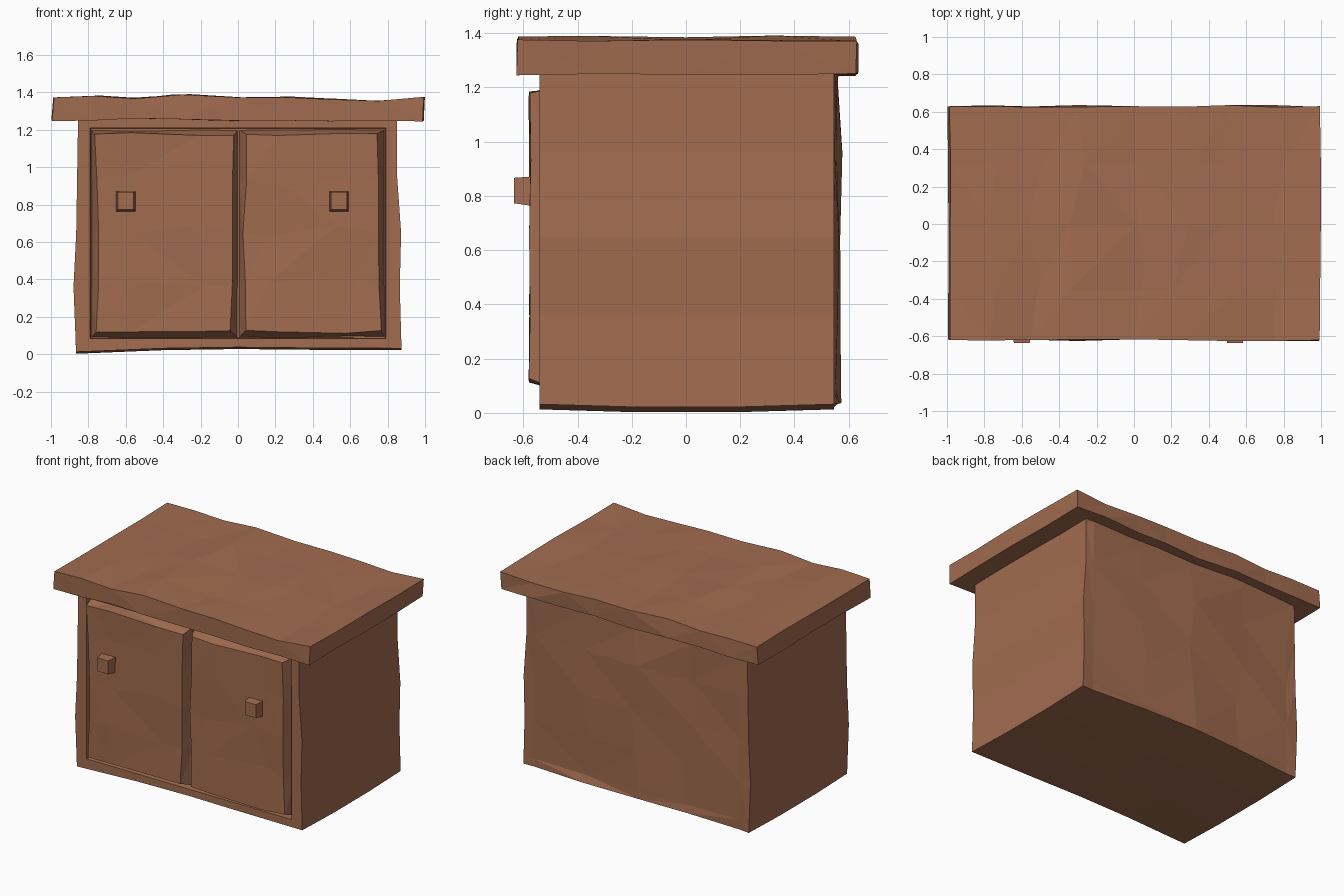
import bpy, bmesh, random
from mathutils import Vector

if "Cube" in bpy.data.objects:
    bpy.data.objects.remove(bpy.data.objects["Cube"])

random.seed(7)
wood = bpy.data.materials.new("warm_wood")
wood.diffuse_color = (0.36, 0.15, 0.08, 1)
wood.use_nodes = True
wood.node_tree.nodes["Principled BSDF"].inputs["Base Color"].default_value = wood.diffuse_color


def curve(points, t):
    """Linear interpolation through (t, value) pairs."""
    if t <= points[0][0]:
        return points[0][1]
    for (a, va), (b, vb) in zip(points, points[1:]):
        if t <= b:
            return va + (vb - va) * (t - a) / (b - a)
    return points[-1][1]


def noise(amount):
    return random.uniform(-amount, amount)


def grid_box(xs, ys, zs):
    """Box whose six sides are divided at the given coordinates."""
    bm = bmesh.new()
    axes, verts = (xs, ys, zs), {}

    def vert(key):
        if key not in verts:
            verts[key] = bm.verts.new([axes[k][key[k]] for k in range(3)])
        return verts[key]

    for n in range(3):
        u, w = (n + 1) % 3, (n + 2) % 3
        for end in (0, len(axes[n]) - 1):
            for i in range(len(axes[u]) - 1):
                for j in range(len(axes[w]) - 1):
                    face = []
                    for di, dj in ((0, 0), (1, 0), (1, 1), (0, 1)):
                        key = [0, 0, 0]
                        key[n], key[u], key[w] = end, i + di, j + dj
                        face.append(vert(tuple(key)))
                    bm.faces.new(face)
    bmesh.ops.recalc_face_normals(bm, faces=bm.faces)
    return bm


def finish(bm, name):
    bmesh.ops.triangulate(bm, faces=bm.faces)
    bmesh.ops.recalc_face_normals(bm, faces=bm.faces)
    mesh = bpy.data.meshes.new(name)
    bm.to_mesh(mesh)
    bm.free()
    mesh.materials.append(wood)
    obj = bpy.data.objects.new(name, mesh)
    bpy.context.collection.objects.link(obj)
    return obj


# Cabinet body: warped box with a recess sunk into the front
F, B = -0.54, 0.545
bm = grid_box([-0.86, -0.79, -0.4, 0, 0.4, 0.79, 0.86], [F, -0.2, 0.2, B],
              [0.02, 0.085, 0.36, 0.65, 0.96, 1.21, 1.27])
opening = [f for f in bm.faces if all(abs(v.co.y - F) < 1e-4 for v in f.verts)
           and abs(f.calc_center_median().x) < 0.79
           and 0.085 < f.calc_center_median().z < 1.21]
bmesh.ops.inset_region(bm, faces=opening, thickness=0.004, depth=-0.05)
left = [(0, 0.865), (0.35, 0.88), (0.65, 0.865), (1.27, 0.855)]
right = [(0, 0.875), (0.36, 0.865), (0.65, 0.872), (0.96, 0.85), (1.27, 0.85)]
back = [(0, 0.03), (0.36, 0.015), (0.65, 0.03), (0.8, 0.012), (0.96, 0.028), (1.27, 0.015)]
floor = [(-0.86, 0.003), (-0.4, 0.022), (0, 0.028), (0.4, 0.024), (0.86, 0.022)]
for v in bm.verts:
    x, y, z = v.co
    if abs(x) > 0.85:
        v.co.x = -curve(left, z) if x < 0 else curve(right, z)
    elif y > 0.5:
        v.co.x += noise(0.04) if abs(x) < 0.7 else 0
    if y > 0.5:
        v.co.y += curve(back, z) * (1 - abs(x) / 0.86) + (noise(0.01) if abs(x) < 0.85 else 0)
    if z < 0.03:
        v.co.z = curve(floor, x) + (0.01 if abs(y) > 0.3 else 0)
finish(bm, "cabinet_body")

# Worn top slab
ys = [-0.62, -0.35, 0, 0.32, 0.63]
bm = grid_box([-0.99, -0.77, -0.55, -0.3, 0, 0.27, 0.5, 0.75, 0.99], ys, [1.25, 1.375])
crest = [(-1, 1.372), (-0.77, 1.38), (-0.55, 1.368), (-0.3, 1.388), (0, 1.37),
         (0.27, 1.374), (0.5, 1.366), (0.75, 1.356), (1, 1.374)]
under = [(-1, 1.25), (-0.55, 1.258), (-0.3, 1.255), (0, 1.246), (0.3, 1.253),
         (0.5, 1.248), (0.8, 1.256), (1, 1.247)]
for v in bm.verts:
    x, y, z = v.co
    top = z > 1.3
    v.co.z = (curve(crest, x) if top else curve(under, x)) + noise(0.004)
    if abs(x) > 0.98:
        v.co.x += noise(0.004) + (-0.006 if x < 0 and not top else 0.006 * top)
    elif abs(y) < 0.6:
        v.co.x += noise(0.06)
    if abs(y) > 0.6:
        v.co.y += noise(0.006)
finish(bm, "top_slab")

# Two doors with chamfered, wavy borders and a square knob each
for side, x0, x1, knob_x in (("left", -0.785, 0.0, -0.6), ("right", 0.005, 0.785, 0.54)):
    xm = (x0 + x1) / 2
    xs = [x0 + (x1 - x0) * t for t in (0, 0.27, 0.73, 1)]
    bm = grid_box(xs, [-0.575, -0.48], [0.09, 0.37, 0.65, 0.93, 1.2])
    for v in bm.verts:
        x, y, z = v.co
        edge_x = min(abs(x - x0), abs(x - x1)) < 0.001
        edge_z = z < 0.1 or z > 1.19
        if y < -0.55:
            if edge_x:
                v.co.x += (0.03 if x < xm else -0.03) + noise(0.012)
            if edge_z:
                v.co.z += (0.03 if z < 0.6 else -0.022) + noise(0.01)
            if not (edge_x or edge_z):
                v.co += Vector((noise(0.06), noise(0.008), noise(0.05)))
            else:
                v.co.y += noise(0.006)
        elif edge_z and not edge_x:
            v.co.z += noise(0.006)
    finish(bm, side + "_door")

    bm = grid_box([knob_x - 0.053, knob_x + 0.053], [-0.635, -0.56], [0.762, 0.872])
    for v in bm.verts:
        if v.co.y < -0.6:
            v.co.x = knob_x + (v.co.x - knob_x) * 0.8
            v.co.z = 0.82 + (v.co.z - 0.817) * 0.85
    finish(bm, side + "_knob")
